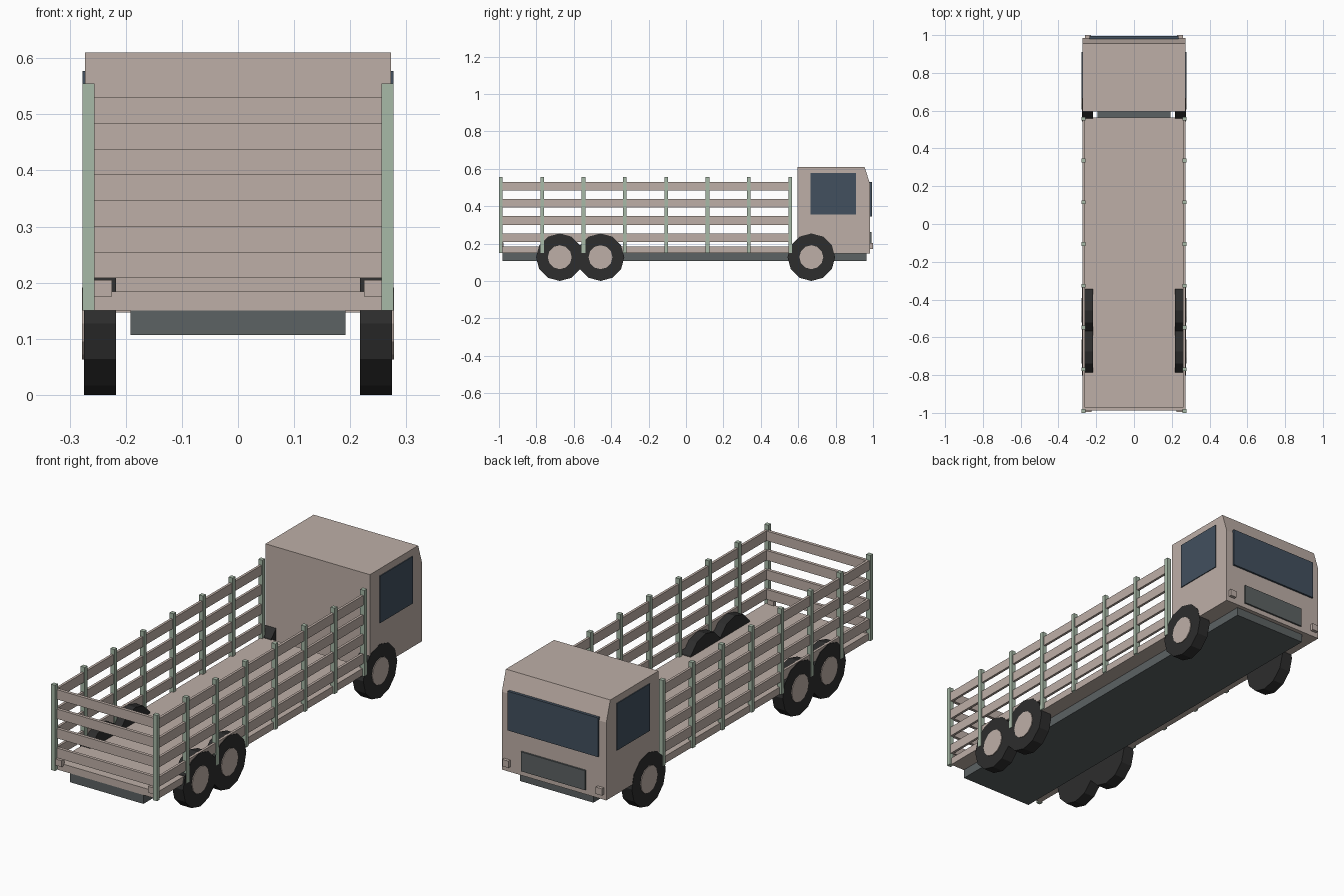
import bpy, bmesh, math
from mathutils import Matrix

cube = bpy.data.objects.get("Cube")
if cube:
    bpy.data.objects.remove(cube, do_unlink=True)


def material(name, rgb):
    m = bpy.data.materials.new(name)
    m.use_nodes = True
    m.diffuse_color = (*rgb, 1)
    m.node_tree.nodes["Principled BSDF"].inputs["Base Color"].default_value = (*rgb, 1)
    return m


BEIGE = material("warm_beige", (0.515, 0.43, 0.386))
GREEN = material("pale_green", (0.39, 0.49, 0.39))
GREY = material("chassis_grey", (0.107, 0.122, 0.125))
BLACK = material("tyre_black", (0.026, 0.026, 0.026))
GLASS = material("window_blue", (0.054, 0.08, 0.112))


def finish(name, bm, mat):
    bmesh.ops.recalc_face_normals(bm, faces=bm.faces)
    mesh = bpy.data.meshes.new(name)
    bm.to_mesh(mesh)
    bm.free()
    mesh.materials.append(mat)
    ob = bpy.data.objects.new(name, mesh)
    bpy.context.collection.objects.link(ob)
    return ob


def box(name, mat, xs, ys, zs):
    bm = bmesh.new()
    bmesh.ops.create_cube(bm, size=1)
    for v in bm.verts:
        for i, (lo, hi) in enumerate((xs, ys, zs)):
            v.co[i] = hi if v.co[i] > 0 else lo
    return finish(name, bm, mat)


def extrude_x(name, mat, profile, half):
    """Extrude a (y, z) outline symmetrically along x."""
    bm = bmesh.new()
    face = bm.faces.new([bm.verts.new((-half, y, z)) for y, z in profile])
    new = bmesh.ops.extrude_face_region(bm, geom=[face])["geom"]
    for v in new:
        if isinstance(v, bmesh.types.BMVert):
            v.co.x = half
    return finish(name, bm, mat)


def disc(name, mat, radius, x0, x1, y, z, sides):
    bm = bmesh.new()
    bmesh.ops.create_cone(bm, cap_ends=True, segments=sides, radius1=radius,
                          radius2=radius, depth=abs(x1 - x0))
    place = Matrix.Translation(((x0 + x1) / 2, y, z)) @ Matrix.Rotation(math.pi / 2, 4, "Y")
    bmesh.ops.transform(bm, matrix=place, verts=bm.verts)
    return finish(name, bm, mat)


def span(side, a, b):
    return sorted((side * a, side * b))


# Chassis and load bed
box("chassis", GREY, (-0.192, 0.192), (-0.98, 0.965), (0.107, 0.152))
box("bed_floor", BEIGE, (-0.268, 0.268), (-0.982, 0.565), (0.15, 0.184))

# Cab with a raked upper front
extrude_x("cab", BEIGE, [(0.595, 0.147), (0.985, 0.147), (0.985, 0.515),
                         (0.955, 0.61), (0.595, 0.61)], 0.273)
box("windshield", GLASS, (-0.236, 0.236), (0.975, 0.994), (0.345, 0.53))
box("grille", GREY, (-0.168, 0.168), (0.98, 0.993), (0.17, 0.262))

# Stake fence: slat heights are shared by the sides and the tailgate
slats = [(0.208 + 0.092 * i, 0.254 + 0.092 * i) for i in range(4)]
for i, zs in enumerate(slats):
    box(f"tail_slat_{i + 1}", BEIGE, (-0.262, 0.262), (-0.987, -0.972), zs)

for side, label in ((1, "left"), (-1, "right")):
    for i, zs in enumerate(slats):
        box(f"{label}_slat_{i + 1}", BEIGE, span(side, 0.26, 0.272), (-0.982, 0.56), zs)
    for i in range(8):
        y = -0.99 + 0.221 * i
        box(f"{label}_post_{i + 1}", GREEN, span(side, 0.256, 0.277),
            (y - 0.01, y + 0.01), (0.15, 0.555))

    # Side window and lights
    box(f"{label}_window", GLASS, span(side, 0.265, 0.277), (0.665, 0.91), (0.355, 0.577))
    box(f"{label}_headlight", BEIGE, span(side, 0.228, 0.26), (0.98, 1.0), (0.172, 0.204))
    box(f"{label}_tail_light", BEIGE, span(side, 0.225, 0.257), (-0.995, -0.975), (0.175, 0.205))

    # Wheels: one front axle and two rear axles
    for axle, y in (("front", 0.67), ("middle", -0.457), ("rear", -0.675)):
        disc(f"{label}_{axle}_tyre", BLACK, 0.127, side * 0.217, side * 0.2745, y, 0.127, 12)
        disc(f"{label}_{axle}_hub", BEIGE, 0.064, side * 0.24, side * 0.278, y, 0.127, 12)
